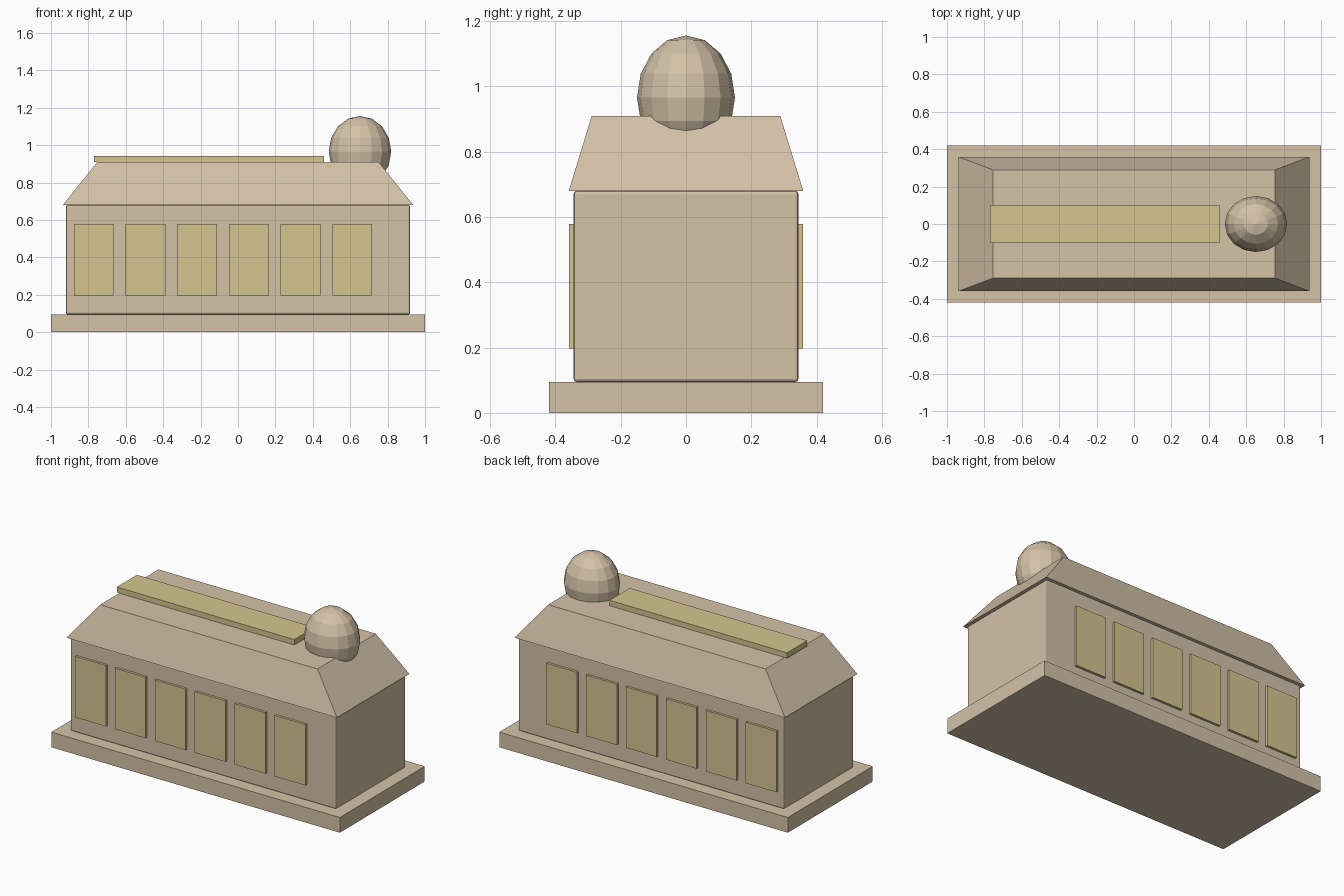
import bpy
import bmesh

if "Cube" in bpy.data.objects:
    bpy.data.objects.remove(bpy.data.objects["Cube"], do_unlink=True)


def material(name, colour):
    mat = bpy.data.materials.new(name)
    mat.use_nodes = True
    mat.diffuse_color = (*colour, 1)
    mat.node_tree.nodes["Principled BSDF"].inputs["Base Color"].default_value = (*colour, 1)
    return mat


stone = material("warm sandstone", (0.66, 0.54, 0.39))
glass = material("pale yellow glass", (0.66, 0.56, 0.28))


def finish(name, bm, mat):
    mesh = bpy.data.meshes.new(name)
    bm.to_mesh(mesh)
    bm.free()
    mesh.materials.append(mat)
    obj = bpy.data.objects.new(name, mesh)
    bpy.context.collection.objects.link(obj)
    return obj


def box(name, low, high, mat, top_scale=(1, 1)):
    """Box between two corners; top_scale tapers its upper face."""
    bm = bmesh.new()
    bmesh.ops.create_cube(bm, size=1)
    for v in bm.verts:
        taper = top_scale if v.co.z > 0 else (1, 1)
        for i in range(3):
            centre, size = (low[i] + high[i]) / 2, high[i] - low[i]
            v.co[i] = centre + v.co[i] * size * (taper[i] if i < 2 else 1)
    return finish(name, bm, mat)


# Plinth and hall with softened edges
box("plinth", (-1, -0.42, 0), (1, 0.42, 0.095), stone)
hall = box("hall", (-0.92, -0.344, 0.095), (0.92, 0.344, 0.68), stone)
bevel = hall.modifiers.new("soft edges", "BEVEL")
bevel.width = 0.009
bevel.segments = 2

# Hipped roof with flat top
box("roof", (-0.937, -0.359, 0.68), (0.937, 0.359, 0.909), stone,
    top_scale=(0.753 / 0.937, 0.289 / 0.359))

# Long skylight
box("skylight", (-0.77, -0.1, 0.909), (0.46, 0.1, 0.943), glass)

# Six windows on each long side
for side, label in ((-1, "front"), (1, "back")):
    for i in range(6):
        x = -0.878 + i * 0.2765
        y = sorted((side * 0.335, side * 0.359))
        box(f"{label}_window_{i + 1}", (x, y[0], 0.197), (x + 0.213, y[1], 0.579), glass)

# Faceted dome
bm = bmesh.new()
bmesh.ops.create_uvsphere(bm, u_segments=16, v_segments=8, radius=1)
for v in bm.verts:
    v.co = (0.652 + v.co.x * 0.167, v.co.y * 0.15, 0.966 + v.co.z * 0.19)
finish("dome", bm, stone)
